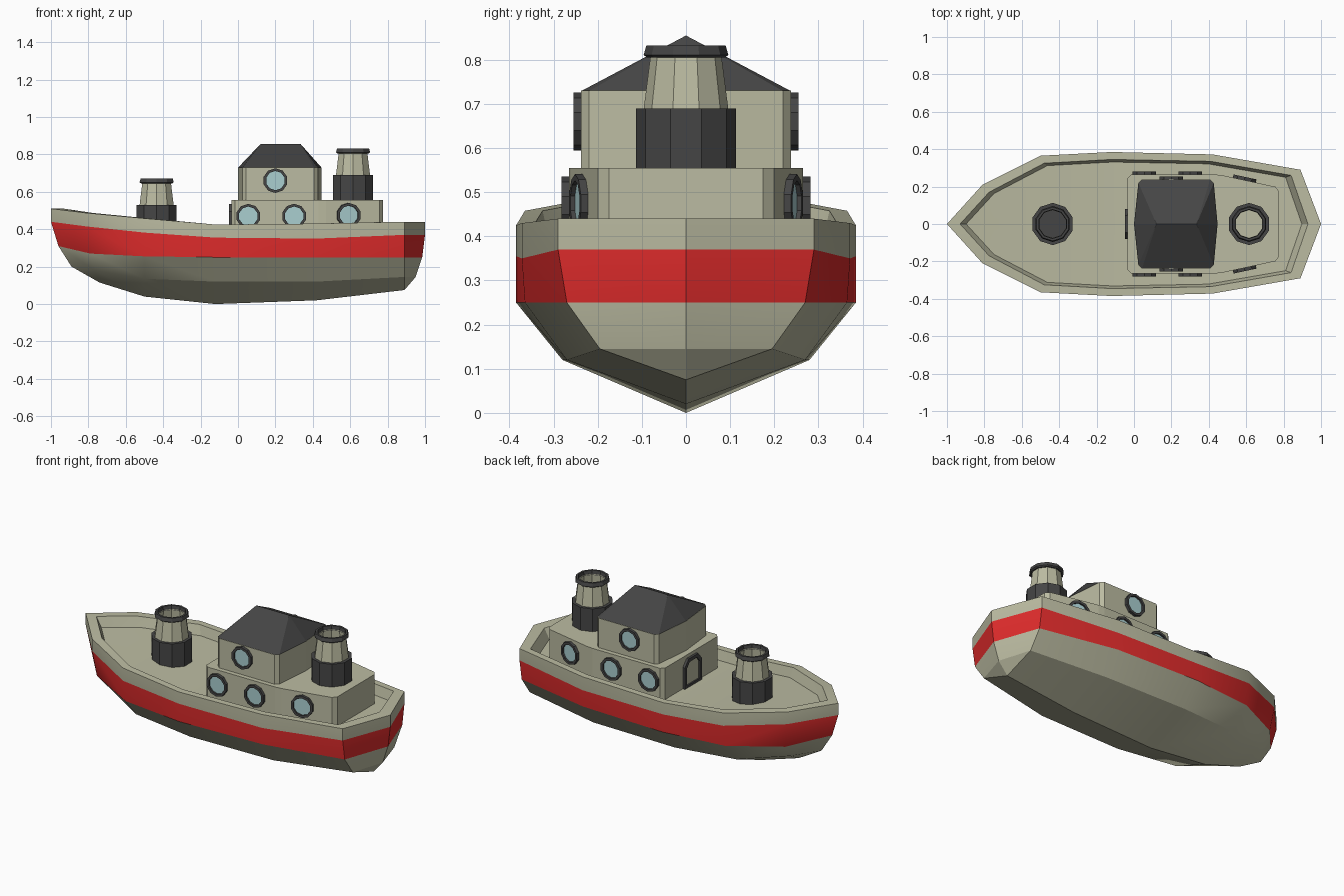
import bpy, bmesh, math
from mathutils import Vector

if "Cube" in bpy.data.objects:
    bpy.data.objects.remove(bpy.data.objects["Cube"])


def material(name, r, g, b):
    m = bpy.data.materials.new(name)
    m.diffuse_color = (r, g, b, 1)
    m.use_nodes = True
    m.node_tree.nodes["Principled BSDF"].inputs["Base Color"].default_value = m.diffuse_color
    return m


CREAM = material("cream", 0.50, 0.50, 0.36)
DARK = material("dark", 0.06, 0.06, 0.06)
RED = material("red", 0.75, 0.025, 0.025)
GLASS = material("glass", 0.40, 0.62, 0.63)


def finish(name, bm, *mats):
    bmesh.ops.remove_doubles(bm, verts=bm.verts, dist=0.0005)
    bmesh.ops.recalc_face_normals(bm, faces=bm.faces)
    me = bpy.data.meshes.new(name)
    bm.to_mesh(me)
    bm.free()
    for m in mats:
        me.materials.append(m)
    ob = bpy.data.objects.new(name, me)
    bpy.context.collection.objects.link(ob)
    return ob


def skin(bm, rows, closed=True):
    """Quads between successive rows of points."""
    vs = [[bm.verts.new(p) for p in row] for row in rows]
    n = len(rows[0])
    for a, b in zip(vs, vs[1:]):
        for i in range(n if closed else n - 1):
            j = (i + 1) % n
            bm.faces.new((a[i], a[j], b[j], b[i]))
    return vs


def prism(name, plan, z0, z1, mat, bevel):
    """Upright block from a plan outline, with chamfered corners."""
    bm = bmesh.new()
    vs = skin(bm, [[(x, y, z) for x, y in plan] for z in (z0, z1)])
    bm.faces.new(vs[0])
    bm.faces.new(vs[1])
    corners = [e for e in bm.edges if abs(e.verts[0].co.z - e.verts[1].co.z) > 0.01
               and abs(e.verts[0].co.y) > 0.01]
    bmesh.ops.bevel(bm, geom=corners, offset=bevel, segments=1, affect='EDGES')
    return finish(name, bm, mat)


def lathe(name, profile, x, mat, sides=10):
    """Closed ring of (radius, z) points spun about a vertical axis."""
    bm = bmesh.new()
    rows = [[(x + r * math.sin(math.tau * i / sides), r * math.cos(math.tau * i / sides), z)
             for i in range(sides)] for r, z in profile]
    skin(bm, rows + rows[:1])
    return finish(name, bm, mat)


def opening(name, outline, border, centre, normal, depth, pane_mat):
    """Dark raised frame around a pane, placed on a wall."""
    n = Vector(normal).normalized()
    u, c = Vector((-n.y, n.x, 0)), Vector(centre)

    def ring(scale, d):
        return [c + u * (a * scale) + Vector((0, 0, b * scale)) + n * d for a, b in outline]

    bm = bmesh.new()
    rows = [ring(1, -0.01), ring(1, depth), ring(border, depth), ring(border, -0.01)]
    skin(bm, rows + rows[:1])
    finish(name + "_frame", bm, DARK)
    bm = bmesh.new()
    vs = skin(bm, [ring(border + 0.02, -0.008), ring(border + 0.02, depth * 0.4)])
    bm.faces.new(vs[0])
    bm.faces.new(vs[1])
    finish(name + "_pane", bm, pane_mat)


# Hull: rail outer xyz, rail inner xy, stripe top z, stripe bottom xyz, chine xyz, keel xz
stations = [
    (-1.00, 0, .51, -.93, 0, .44, -.96, 0, .31, -.89, 0, .20, -.89, .20),
    (-.81, .21, .487, -.775, .17, .415, -.79, .195, .27, -.765, .12, .18, -.74, .115),
    (-.50, .365, .458, -.48, .325, .382, -.50, .345, .255, -.50, .24, .135, -.50, .04),
    (-.12, .385, .425, -.12, .345, .355, -.12, .385, .25, -.12, .28, .12, -.12, 0),
    (.42, .372, .43, .41, .335, .35, .42, .365, .25, .42, .27, .12, .42, .02),
    (.89, .29, .44, .84, .26, .37, .89, .27, .25, .89, .195, .145, .89, .075),
    (1.00, 0, .44, .93, 0, .37, .985, 0, .25, .95, 0, .145, .89, .075),
]
bm = bmesh.new()
for side in (1, -1):
    rows = []
    for x, y, z, xi, yi, zs, xb, yb, zb, xc, yc, zc, xk, zk in stations:
        xd, zd = xi * 0.965, z - 0.058
        pts = [(xd, 0, zd), (xd, yi * 0.96, zd), (xi, yi, z), (x, y, z), (x, y, zs),
               (xb, yb, zb), (xc, yc, zc), (xk, 0, zk)]
        rows.append([(a, side * b, c) for a, b, c in pts])
    skin(bm, rows, closed=False)
bm.faces.ensure_lookup_table()
for i, f in enumerate(bm.faces):
    f.material_index = 1 if i % 7 == 4 else 0
bmesh.ops.remove_doubles(bm, verts=bm.verts, dist=0.0005)
bmesh.ops.dissolve_degenerate(bm, dist=0.0005, edges=bm.edges)
hull = finish("hull", bm, CREAM, RED)
bpy.context.view_layer.objects.active = hull
hull.select_set(True)
bpy.ops.object.shade_smooth_by_angle(angle=math.radians(24))

# Lower and upper cabins
prism("lower_cabin", [(-.035, -.265), (.45, -.265), (.775, -.195),
                      (.775, .195), (.45, .265), (-.035, .265)], .35, .555, CREAM, .02)
house = [(0, 0), (.025, -.238), (.425, -.238), (.447, 0), (.425, .238), (.025, .238)]
prism("upper_cabin", house, .55, .73, CREAM, .018)

# Hipped roof: eaves with clipped corners, rising to a ridge
roof = prism("roof", house, .729, .855, DARK, .018)
for v in roof.data.vertices:
    if v.co.z > .8:
        v.co = (.12 if v.co.x < .22 else .335, 0, .855)
bm = bmesh.new()
bm.from_mesh(roof.data)
bmesh.ops.remove_doubles(bm, verts=bm.verts, dist=.0005)
bmesh.ops.dissolve_degenerate(bm, dist=.0005, edges=bm.edges)
bmesh.ops.recalc_face_normals(bm, faces=bm.faces)
bm.to_mesh(roof.data)
bm.free()

# Funnels: dark base collar, tapered cream stack, dark rim
for name, x, dz in (("aft_funnel", .615, 0), ("fore_funnel", -.435, -.16)):
    lathe(name + "_base", [(.113, .54 + dz), (.113, .69 + dz), (.085, .69 + dz), (.085, .54 + dz)], x, DARK)
    lathe(name + "_stack", [(.097, .68 + dz), (.080, .812 + dz), (.074, .812 + dz), (.084, .68 + dz)], x, CREAM)
    lathe(name + "_rim", [(.088, .805 + dz), (.096, .811 + dz), (.090, .832 + dz),
                          (.078, .832 + dz), (.074, .805 + dz)], x, DARK)
bm = bmesh.new()
bmesh.ops.create_circle(bm, cap_ends=True, segments=10, radius=.1)
bmesh.ops.translate(bm, verts=bm.verts, vec=(-.435, 0, .42))
finish("fore_funnel_floor", bm, DARK)

# Portholes on both sides
circle = [(.066 * math.sin(math.tau * i / 10), .066 * math.cos(math.tau * i / 10)) for i in range(10)]
ports = [("porthole_fore", .055, .265, .47, 0), ("porthole_mid", .30, .265, .47, 0),
         ("porthole_aft", .59, .235, .475, .07 / .325), ("porthole_upper", .20, .238, .66, 0)]
for side, tag in ((-1, "right"), (1, "left")):
    for name, x, y, z, slope in ports:
        opening(name + "_" + tag, circle, .78, (x, side * y, z), (slope, side, 0), .017, GLASS)

# Arched door facing the bow
arch = [(-.08, -.09), (-.08, .045), (-.045, .085), (.045, .085), (.08, .045), (.08, -.09)]
opening("door", arch, .76, (-.035, 0, .45), (-1, 0, 0), .014, CREAM)
